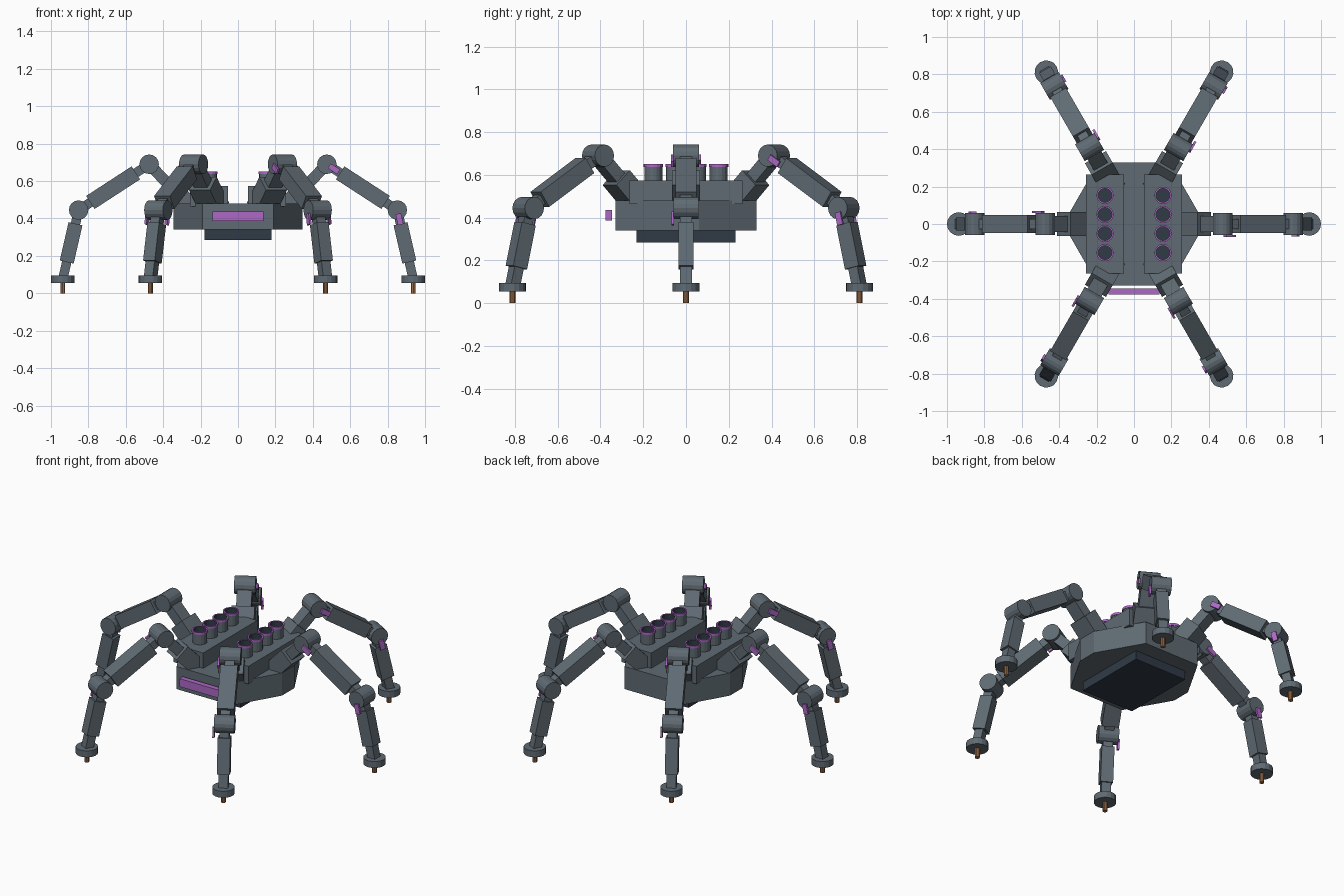
import bpy, bmesh, math
from mathutils import Matrix, Vector

if "Cube" in bpy.data.objects:
    bpy.data.objects.remove(bpy.data.objects["Cube"])


def mat(name, rgb):
    m = bpy.data.materials.new(name)
    m.diffuse_color = (*rgb, 1)
    m.use_nodes = True
    m.node_tree.nodes["Principled BSDF"].inputs["Base Color"].default_value = m.diffuse_color
    return m


GREY = mat("slate_grey", (0.115, 0.145, 0.17))
DARK = mat("dark_navy", (0.03, 0.042, 0.062))
PURPLE = mat("violet", (0.42, 0.14, 0.56))
BRONZE = mat("bronze", (0.35, 0.16, 0.065))


def finish(bm, name, mats, mtx=None):
    bmesh.ops.recalc_face_normals(bm, faces=bm.faces)
    me = bpy.data.meshes.new(name)
    if mtx:
        bm.transform(mtx)
    bm.to_mesh(me)
    bm.free()
    for m in mats:
        me.materials.append(m)
    ob = bpy.data.objects.new(name, me)
    bpy.context.collection.objects.link(ob)
    return ob


def box(name, size, loc, m, mtx=None):
    bm = bmesh.new()
    bmesh.ops.create_cube(bm, size=1)
    bm.transform(Matrix.Translation(loc) @ Matrix.Diagonal((*size, 1)))
    return finish(bm, name, [m], mtx)


def cyl(name, r, depth, loc, m, mtx=None, sides=16, rot=None):
    bm = bmesh.new()
    bmesh.ops.create_cone(bm, cap_ends=True, segments=sides, radius1=r, radius2=r, depth=depth)
    bm.transform(Matrix.Translation(loc) @ (rot or Matrix.Identity(4)))
    return finish(bm, name, [m], mtx)


def bar(name, a, b, start, end, width, thick, m, mtx, side=0.0):
    """Box along the line a-b in the leg plane (x, z), between two distances from a."""
    a, b = Vector((a[0], 0, a[1])), Vector((b[0], 0, b[1]))
    d = (b - a).normalized()
    n = Vector((-d.z, 0, d.x))
    frame = Matrix((d, (0, 1, 0), n)).transposed().to_4x4()
    place = mtx @ Matrix.Translation(a) @ frame
    return box(name, (end - start, width, thick), ((start + end) / 2, side, 0), m, place)


# hull: six long sides with clipped left and right corners
bm = bmesh.new()
outline = [(0.19, -0.33), (0.345, -0.06), (0.345, 0.06), (0.19, 0.33),
           (-0.19, 0.33), (-0.345, 0.06), (-0.345, -0.06), (-0.19, -0.33)]
base = bm.faces.new([bm.verts.new((x, y, 0.34)) for x, y in outline])
ext = bmesh.ops.extrude_face_region(bm, geom=[base])
bmesh.ops.translate(bm, verts=[v for v in ext["geom"] if isinstance(v, bmesh.types.BMVert)],
                    vec=(0, 0, 0.14))
bm.faces.new(list(reversed([v for v in bm.verts if v.co.z < 0.35]))) if len(bm.faces) < 10 else None
finish(bm, "hull", [GREY])

box("belly_plate", (0.36, 0.465, 0.06), (0, 0, 0.315), DARK)
box("front_light_bar", (0.275, 0.032, 0.05), (0, -0.361, 0.412), PURPLE)


def launch_tube(x, y):
    """Open tube turned from a profile, with a coloured rim and a dark bore."""
    profile = [(0.042, 0.57), (0.042, 0.638), (0.046, 0.638), (0.046, 0.652),
               (0.037, 0.652), (0.037, 0.60), (0, 0.60)]
    bm = bmesh.new()
    n = 16
    rings = [[bm.verts.new((r * math.cos(2 * math.pi * i / n), r * math.sin(2 * math.pi * i / n), z))
              for i in range(n)] for r, z in profile[:-1]]
    slots = [0, 1, 1, 1, 2]
    for k, slot in enumerate(slots):
        for i in range(n):
            j = (i + 1) % n
            f = bm.faces.new((rings[k][i], rings[k][j], rings[k + 1][j], rings[k + 1][i]))
            f.material_index = slot
    bm.faces.new(rings[-1]).material_index = 2
    finish(bm, "launch_tube", [GREY, PURPLE, DARK], Matrix.Translation((x, y, 0)))


# pods with four tubes each
for s in (-1, 1):
    box("weapon_pod", (0.203, 0.53, 0.11), (s * 0.155, 0, 0.52), GREY)
    for i in range(4):
        launch_tube(s * 0.155, -0.153 + 0.102 * i)

# legs: the same leg turned six times
HIP, KNEE, ANKLE, FOOT = (0.245, 0.45), (0.475, 0.69), (0.852, 0.445), (0.937, 0.075)
ACROSS = Matrix.Rotation(math.pi / 2, 4, "X")

for i in range(6):
    R = Matrix.Rotation(math.radians(60 * i), 4, "Z")
    # thigh
    bar("thigh_strut", HIP, KNEE, 0, 0.332, 0.085, 0.06, GREY, R)
    bar("thigh_armor", HIP, KNEE, 0.0, 0.19, 0.13, 0.10, GREY, R)
    cyl("knee_joint", 0.052, 0.12, (KNEE[0], 0, KNEE[1]), GREY, R, rot=ACROSS)
    # forearm
    bar("forearm_strut", KNEE, ANKLE, 0, 0.45, 0.055, 0.05, GREY, R)
    bar("forearm_armor", KNEE, ANKLE, 0.085, 0.375, 0.098, 0.083, GREY, R)
    cyl("ankle_joint", 0.052, 0.115, (ANKLE[0], 0, ANKLE[1]), GREY, R, rot=ACROSS)
    # shin
    bar("shin_strut", ANKLE, FOOT, 0, 0.38, 0.055, 0.05, GREY, R)
    bar("shin_armor", ANKLE, FOOT, 0.075, 0.285, 0.072, 0.076, GREY, R)
    # joint markers on one side of each leg
    bar("knee_marker", KNEE, ANKLE, 0.015, 0.075, 0.012, 0.03, PURPLE, R, side=-0.064)
    bar("ankle_marker", ANKLE, FOOT, 0.02, 0.08, 0.012, 0.03, PURPLE, R, side=-0.062)
    # foot
    cyl("foot_pad", 0.063, 0.04, (FOOT[0], 0, 0.075), GREY, R)
    cyl("foot_spike", 0.014, 0.06, (FOOT[0], 0, 0.03), BRONZE, R, sides=10)
